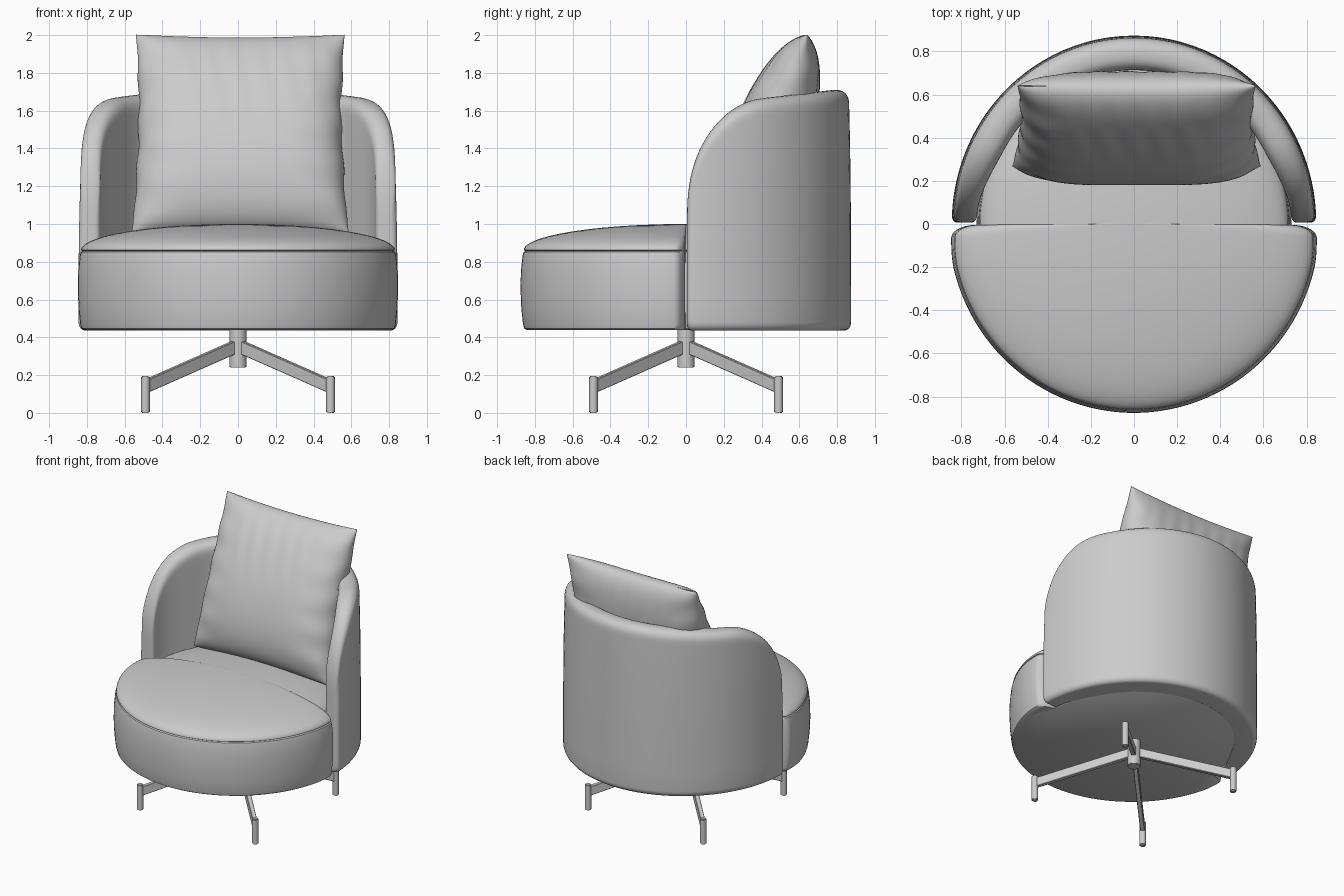
import bpy, bmesh, math
from math import sin, cos, pi, sqrt, radians
from mathutils import Vector, Matrix

cube = bpy.data.objects.get("Cube")
if cube:
    bpy.data.objects.remove(cube, do_unlink=True)

mat = bpy.data.materials.new("light_grey")
mat.use_nodes = True
GREY = (0.6, 0.6, 0.6, 1)
mat.diffuse_color = GREY
mat.node_tree.nodes["Principled BSDF"].inputs["Base Color"].default_value = GREY


def finish(name, bm, angle=40, smooth=True):
    bmesh.ops.recalc_face_normals(bm, faces=bm.faces)
    me = bpy.data.meshes.new(name)
    bm.to_mesh(me)
    bm.free()
    me.materials.append(mat)
    ob = bpy.data.objects.new(name, me)
    bpy.context.collection.objects.link(ob)
    if smooth:
        bpy.ops.object.select_all(action='DESELECT')
        ob.select_set(True)
        bpy.context.view_layer.objects.active = ob
        bpy.ops.object.shade_smooth_by_angle(angle=radians(angle))
    return ob


def bridge(bm, rings):
    """Join closed rings of points into a tube."""
    vr = [[bm.verts.new(p) for p in ring] for ring in rings]
    for a, b in zip(vr, vr[1:]):
        n = len(a)
        for i in range(n):
            bm.faces.new((a[i], a[(i + 1) % n], b[(i + 1) % n], b[i]))
    return vr


# Seat: a drum whose front half overlaps the ends of the shell
def seat_outline():
    pts = []
    front = [4 * (i / 8) ** 2 for i in range(9)] + list(range(7, 91, 3)) + [90]
    front += [180 - a for a in reversed(front[:-1])]
    for a in front:
        edge = min(a, 180 - a)
        k = sqrt(1 - (1 - min(edge / 4, 1)) ** 2)
        r = 0.845 + 0.015 * min(edge / 12, 1)
        r = 0.73 + (r - 0.73) * k
        t = radians(a)
        pts.append((-r * cos(t), -r * 1.014 * sin(t) - 0.004))
    for i in range(1, 48):
        t = pi * i / 48
        pts.append((0.73 * cos(t), 0.73 * sin(t)))
    return pts


outline = seat_outline()
profile = [(0.965, 0.44), (0.978, 0.447), (0.985, 0.47), (0.995, 0.55), (1, 0.65),
           (0.998, 0.75), (0.988, 0.83), (0.982, 0.852), (0.970, 0.857), (0.980, 0.862)]
for i in range(1, 23):
    s = cos(pi / 2 * i / 23)
    profile.append((s * 0.98, 0.862 + 0.138 * sqrt(1 - s * s)))
bm = bmesh.new()
rings = bridge(bm, [[(x * s, y * s, z) for x, y in outline] for s, z in profile])
bm.faces.new(rings[0])
tip = bm.verts.new((0, 0, 1.0))
last = rings[-1]
for i in range(len(last)):
    bm.faces.new((last[i], last[(i + 1) % len(last)], tip))
finish("seat", bm)


# Wrap-around shell: a rounded wall section swept round half of the back, then mirrored
def shell_section(t):
    y = 0.868 * sin(t)
    inset = 0.028 * (1 - sqrt(1 - (1 - min(t / 0.035, 1)) ** 2))
    rise = (1 - (1 - min(y / 0.45, 1)) ** 2) ** (1 / 2.3)
    top = 1.05 + 0.57 * rise + 0.09 * y / 0.868
    k = min(t / 0.5, 1)
    w = 0.115 + 0.045 * k * k * (3 - 2 * k)
    lo, hi = 0.436 + inset, top - inset * 0.3
    sec = []
    for i in range(6):                                   # bottom outer edge
        a = pi / 2 * i / 5
        sec.append((inset + 0.035 * (1 - sin(a)), lo + 0.045 * (1 - cos(a))))
    h = 0.09
    for i in range(1, 8):                                # outer wall
        f = i / 8
        sec.append((inset + 0.010 * f ** 3, lo + 0.045 + f * (hi - h - lo - 0.045)))
    half = w / 2 - inset
    for i in range(15):                                  # rounded rim
        a = pi * i / 14
        c, s = cos(a), sin(a)
        d = w / 2 - math.copysign(abs(c) ** 0.8, c) * half
        sec.append((d + 0.010 * (1 - i / 14), hi - h + h * s ** 0.8 if s > 1e-6 else hi - h))
    for i in range(1, 8):                                # inner wall
        sec.append((w - inset, hi - h - i / 8 * (hi - h - lo)))
    sec.append((w - inset, lo))
    ring = []
    for d, z in sec:
        ring.append(((0.845 - d) * cos(t), (0.868 - d) * sin(t) + 0.006, z))
    return ring


bm = bmesh.new()
N = 44
rings = bridge(bm, [shell_section(pi / 2 * (i / N) ** 2) for i in range(N + 1)])
bm.faces.new(rings[0])
shell = finish("back_shell", bm)
for v in shell.data.vertices:
    if abs(v.co.x) < 1e-4:
        v.co.x = 0
m = shell.modifiers.new("mirror", 'MIRROR')
m.use_clip = True


# Back pillow: two puffed sheets sharing a pinched seam, leaning on the shell
def pillow_point(u, v, side):
    puff = ((1 - u ** 4) * (1 - v * v)) ** 0.5
    thick = 0.205 * puff * (1 - 0.12 * v)
    edge = abs(u) ** 6
    # folds near the side seams and soft creases from the top
    thick += 0.006 * edge * (1 - u * u) * 6 * sin(17 * v + 2 * u)
    thick += 0.004 * sin(26 * u + 5 * v) * max(v, 0) * (1 - v * v) * (1 - u * u) * 2
    half_w = 0.565 - 0.012 * v - 0.025 * (1 - v * v) ** 0.8
    wob = 0.005 * sin(14 * v) * (1 - v * v) * edge * (1 if u > 0 else -1)
    x = u * half_w + wob + 0.012
    z = v * (0.56 - 0.02 * (1 - u * u))
    return Vector((x, -side * thick, z))


bm = bmesh.new()
M = 56
lean = Matrix.Translation((0, 0.455, 1.474)) @ Matrix.Rotation(radians(-19.4), 4, 'X')
par = [sin(pi / 2 * (2 * i / M - 1)) for i in range(M + 1)]
for side in (1, -1):
    g = [[bm.verts.new(lean @ pillow_point(u, v, side)) for u in par] for v in par]
    for j in range(M):
        for i in range(M):
            bm.faces.new((g[j][i], g[j][i + 1], g[j + 1][i + 1], g[j + 1][i]))
bmesh.ops.remove_doubles(bm, verts=bm.verts, dist=0.0005)
finish("back_pillow", bm, 60)


# Swivel base: post, four sloping arms and four feet
def cylinder(name, r, z0, z1, x=0, y=0, bevel=0.004):
    bm = bmesh.new()
    bmesh.ops.create_cone(bm, cap_ends=True, segments=28, radius1=r, radius2=r, depth=z1 - z0,
                          matrix=Matrix.Translation((x, y, (z0 + z1) / 2)))
    rim = [e for e in bm.edges if abs(e.verts[0].co.z - e.verts[1].co.z) < 1e-5]
    bmesh.ops.bevel(bm, geom=rim, offset=bevel, segments=2, affect='EDGES')
    finish(name, bm)


cylinder("swivel_post", 0.045, 0.24, 0.45)
REACH = 0.49
for n in range(4):
    ang = pi / 4 + n * pi / 2
    far = REACH * sqrt(2)
    cylinder(f"foot_{n + 1}", 0.023, 0, 0.195, far * cos(ang), far * sin(ang), 0.006)
    bm = bmesh.new()
    rot = Matrix.Rotation(ang, 4, 'Z')
    ends = []
    for r, lo, hi in ((0.02, 0.315, 0.385), (far, 0.105, 0.175)):
        ends.append([rot @ Vector((r, s, z)) for s, z in
                     ((-0.016, lo), (0.016, lo), (0.016, hi), (-0.016, hi))])
    caps = bridge(bm, ends)
    for c in caps:
        bm.faces.new(c)
    bmesh.ops.bevel(bm, geom=bm.edges[:], offset=0.003, segments=1, affect='EDGES')
    finish(f"base_arm_{n + 1}", bm, smooth=False)
